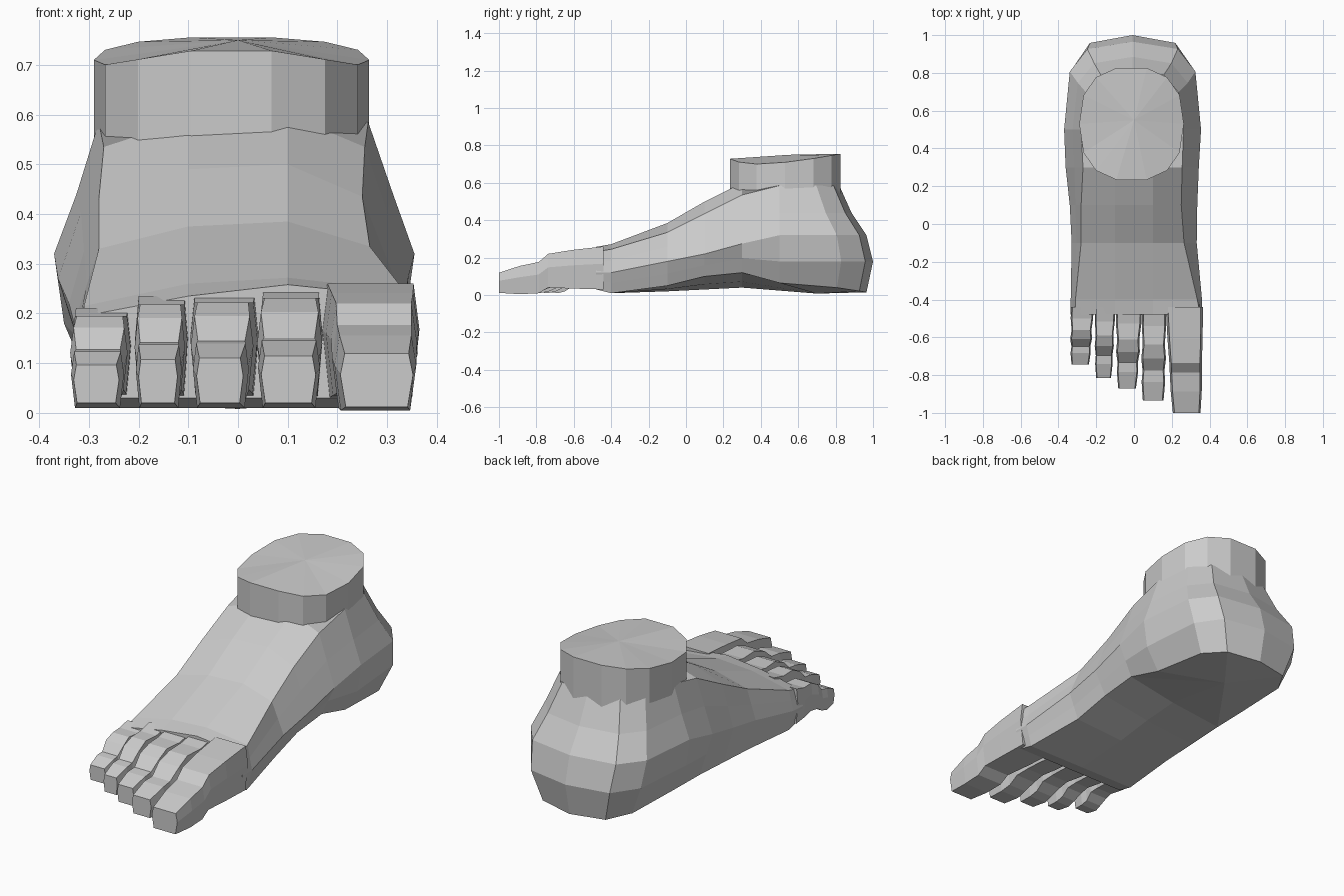
import bpy, bmesh
from math import sin, cos, pi, radians

if "Cube" in bpy.data.objects:
    bpy.data.objects.remove(bpy.data.objects["Cube"])


def finish(bm, name):
    bmesh.ops.recalc_face_normals(bm, faces=bm.faces)
    me = bpy.data.meshes.new(name)
    bm.to_mesh(me)
    bm.free()
    ob = bpy.data.objects.new(name, me)
    bpy.context.collection.objects.link(ob)
    return ob


def lerp(a, b, t):
    return a + (b - a) * t


def spow(v, e):
    return abs(v) ** e * (1 if v >= 0 else -1)


def skin(bm, rows, closed):
    """Quads between successive rows of vertices."""
    for a, b in zip(rows, rows[1:]):
        n = len(a)
        for i in range(n if closed else n - 1):
            j = (i + 1) % n
            bm.faces.new((a[i], a[j], b[j], b[i]))


# --- foot body: side wall running left front -> round the heel -> right front
# station: y, (sole, mid, top) as x,z on the left, same on the right, crown heights
STATIONS = [
    (-.48, (-.31, .03, -.335, .11, -.31, .195), (.33, .03, .362, .12, .35, .232), (.235, .258)),
    (-.40, (-.31, .01, -.335, .115, -.31, .215), (.33, .01, .36, .12, .335, .245), (.26, .272)),
    (-.10, (-.29, .02, -.33, .18, -.28, .33), (.28, .05, .332, .18, .265, .335), (.375, .385)),
    (.10, (-.29, .03, -.34, .22, -.28, .43), (.27, .10, .335, .22, .25, .435), (.49, .50)),
    (.30, (-.29, .04, -.362, .27, -.27, .535), (.27, .12, .343, .275, .255, .535), (.59, .60)),
]
# heel level: z, left x, right x, back y, roundness exponent
HEEL = [(.015, -.28, .265, .965, .6), (.18, -.35, .335, 1.0, .6), (.32, -.37, .355, .965, .6),
        (.44, -.325, .312, .885, .64), (.585, -.28, .262, .82, .7)]

bm = bmesh.new()


def side_column(y, p):
    pts = []
    for k in range(5):
        a, t = (0, k / 2) if k < 2 else (2, (k - 2) / 2)
        pts.append(bm.verts.new((lerp(p[a], p[a + 2], t), y, lerp(p[a + 1], p[a + 3], t))))
    return pts


left = [side_column(s[0], s[1]) for s in STATIONS]
right = [side_column(s[0], s[2]) for s in STATIONS]
heel = []
for d in range(180, -1, -30):
    col = []
    for k, (z, xl, xr, yb, e) in enumerate(HEEL):
        c, s = cos(radians(d)), max(0, sin(radians(d)))
        x = (xl + xr) / 2 + (xr - xl) / 2 * spow(c, e)
        lift = (.05 if c > 0 else .02) * (1 - s) if k == 0 else 0
        col.append(bm.verts.new((x, .5 + (yb - .5) * s ** e, z + lift)))
    heel.append(col)
skin(bm, left + heel + right[::-1], False)

# instep and sole strips across the foot
instep, sole = [], []
for s, l, r in zip(STATIONS, left, right):
    crown = [bm.verts.new((x, s[0], z)) for x, z in zip((-.1, .1), s[3])]
    mid = bm.verts.new((0, s[0], lerp(l[0].co.z, r[0].co.z, .4)))
    instep.append([l[4], *crown, r[4]])
    sole.append([l[0], mid, r[0]])
skin(bm, instep, False)
skin(bm, sole, False)
bm.faces.new(instep[-1] + [c[4] for c in heel[::-1]])
centre = bm.verts.new((0, .7, .008))
rim = sole[-1][::-1] + [c[0] for c in heel]
for a, b in zip(rim, rim[1:] + rim[:1]):
    bm.faces.new((a, b, centre))
bm.faces.new(left[0] + instep[0][1:3] + right[0][::-1] + [sole[0][1]])
finish(bm, "foot_body")

# --- ankle stump with a slightly sloping flat top
bm = bmesh.new()
rows = []
for top in (False, True):
    row = []
    for i in range(14):
        a = 2 * pi * (i + .5) / 14 - pi / 2
        u, v = spow(cos(a), .82), spow(sin(a), .82)
        z = .745 + .012 * v - .035 * u * u * (1 - .6 * v) if top else .5
        row.append(bm.verts.new((-.013 + .277 * u, .53 + .302 * v, z)))
    rows.append(row)
skin(bm, rows, True)
bm.faces.new(rows[0])
peak = bm.verts.new((0, .55, .75))
for a, b in zip(rows[1], rows[1][1:] + rows[1][:1]):
    bm.faces.new((a, b, peak))
finish(bm, "ankle")

# --- toes: t along toe, top height, bottom height, width factor
SMALL = [(0, .24, .03, .97), (.2, .222, .04, .98), (.4, .222, .05, .88), (.55, .195, .045, .98),
         (.68, .145, .02, .86), (.8, .14, .01, .92), (1, .11, .02, .8)]
BIG = [(0, .25, .03, 1), (.3, .232, .035, .98), (.53, .212, .04, .93), (.62, .17, .01, .93),
       (.8, .15, .005, .92), (1, .115, .012, .84)]
# name, base x range, tip x range, tip y, height factor, profile
TOES = [
    ("big_toe", .168, .365, .192, .366, -1.0, 1.04, BIG),
    ("second_toe", .042, .172, .033, .17, -.935, 1.04, SMALL),
    ("third_toe", -.098, .045, -.095, .022, -.87, 1.0, SMALL),
    ("fourth_toe", -.208, -.098, -.21, -.112, -.815, .98, SMALL),
    ("little_toe", -.335, -.212, -.342, -.228, -.745, .88, SMALL),
]
for name, a0, a1, b0, b1, tip, h, profile in TOES:
    bm = bmesh.new()
    rows = []
    for t, zt, zb, w in profile:
        y = lerp(-.44, tip, t)
        x0, x1 = lerp(a0, b0, t), lerp(a1, b1, t)
        c, r = (x0 + x1) / 2, (x1 - x0) / 2 * w
        zt *= h
        zm = lerp(zb, zt, .6)
        ring = [(-.85, zb), (.85, zb), (1, zm), (.88, zt), (-.88, zt), (-1, zm)]
        rows.append([bm.verts.new((c + r * k, y, z)) for k, z in ring])
    skin(bm, rows, True)
    bm.faces.new(rows[0])
    bm.faces.new(rows[-1])
    finish(bm, name)
